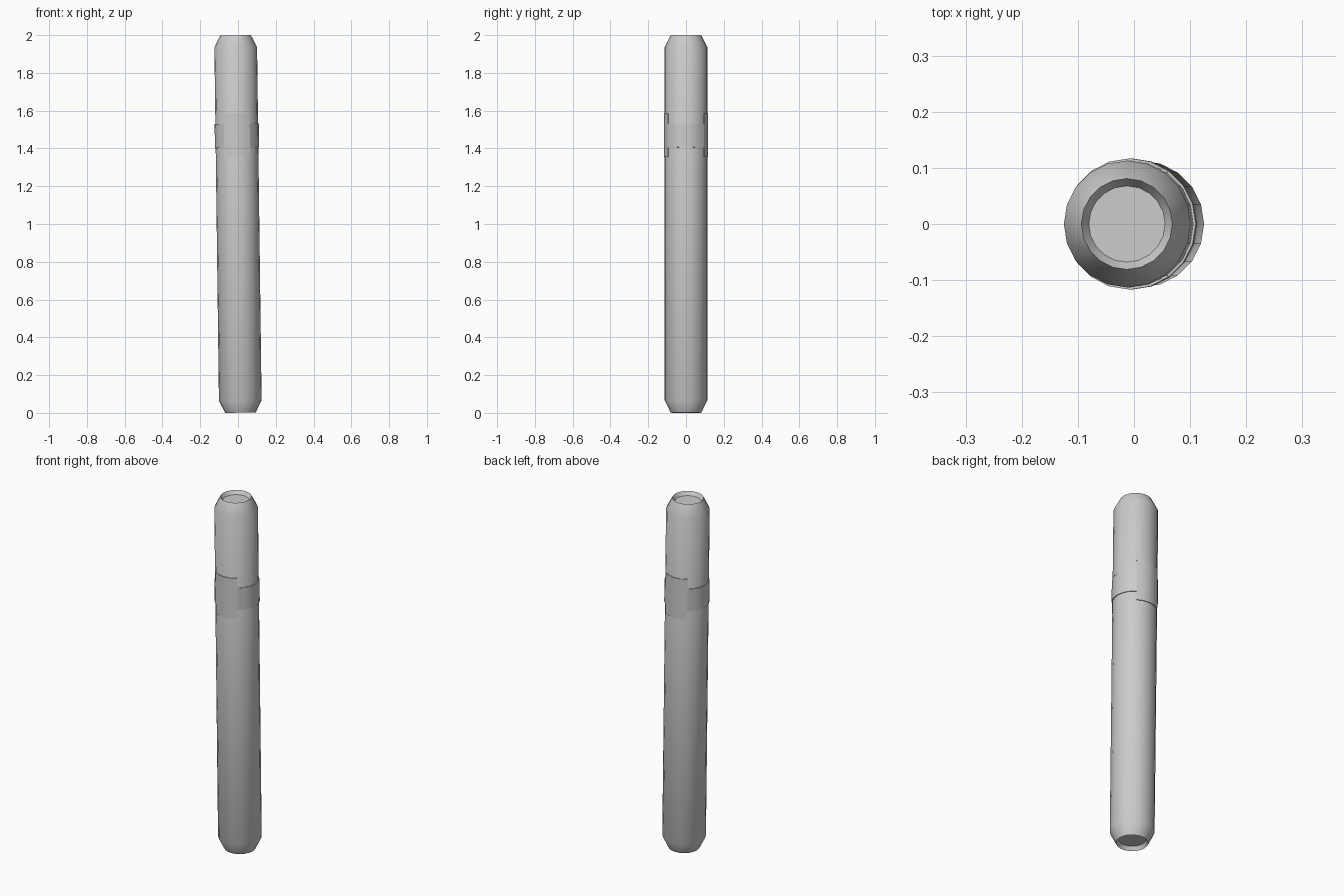
import bpy, bmesh, math
from mathutils import Matrix

if "Cube" in bpy.data.objects:
    bpy.data.objects.remove(bpy.data.objects["Cube"])

SIDES = 20
BODY_R, BAND_R = 0.113, 0.117
TILT = Matrix.Translation((0, 0, 1)) @ Matrix.Rotation(-0.0128, 4, 'Y') @ Matrix.Translation((0, 0, -1))


def polar(r, i, z):
    a = 2 * math.pi * i / SIDES
    return (r * math.cos(a), r * math.sin(a), z)


def finish(name, bm):
    bmesh.ops.remove_doubles(bm, verts=bm.verts, dist=1e-5)
    bmesh.ops.recalc_face_normals(bm, faces=bm.faces)
    bm.transform(TILT)
    mesh = bpy.data.meshes.new(name)
    bm.to_mesh(mesh)
    bm.free()
    ob = bpy.data.objects.new(name, mesh)
    bpy.context.collection.objects.link(ob)
    bpy.ops.object.select_all(action='DESELECT')
    ob.select_set(True)
    bpy.context.view_layer.objects.active = ob
    bpy.ops.object.shade_smooth_by_angle(angle=math.radians(35))
    return ob


# lathed tube with tapered ends and recessed end discs
def tube(name, profile):
    bm = bmesh.new()
    rings = [[bm.verts.new(polar(r, i, z)) for i in range(SIDES)] for r, z in profile]
    for lo, hi in zip(rings, rings[1:]):
        for i in range(SIDES):
            j = (i + 1) % SIDES
            bm.faces.new((lo[i], lo[j], hi[j], hi[i]))
    bm.faces.new(rings[0])
    bm.faces.new(rings[-1])
    return finish(name, bm)


tube("body", [(0.068, 0.022), (0.081, 0.001), (0.113, 0.066),
              (0.113, 1.936), (0.081, 1.999), (0.068, 1.978)])

# stepped clasp band: tall on front and back, short on the two sides
bm = bmesh.new()
inner = BODY_R - 0.003


def quad(*pts):
    bm.faces.new([bm.verts.new(p) for p in pts])


def span(i):
    mid = (i + 0.5) * 360 / SIDES
    return (1.355, 1.585) if abs(math.sin(math.radians(mid))) > math.sin(math.radians(54)) else (1.405, 1.53)


for i in range(SIDES):
    lo, hi = span(i)
    j = i + 1
    quad(polar(BAND_R, i, lo), polar(BAND_R, j, lo), polar(BAND_R, j, hi), polar(BAND_R, i, hi))
    quad(polar(BAND_R, i, hi), polar(BAND_R, j, hi), polar(inner, j, hi), polar(inner, i, hi))
    quad(polar(inner, i, lo), polar(inner, j, lo), polar(BAND_R, j, lo), polar(BAND_R, i, lo))
    # side walls where the band changes height
    lo2, hi2 = span(j % SIDES)
    if lo != lo2:
        for a, b in ((lo, lo2), (hi, hi2)):
            quad(polar(BAND_R, j, a), polar(BAND_R, j, b), polar(inner, j, b), polar(inner, j, a))
finish("stepped_band", bm)
